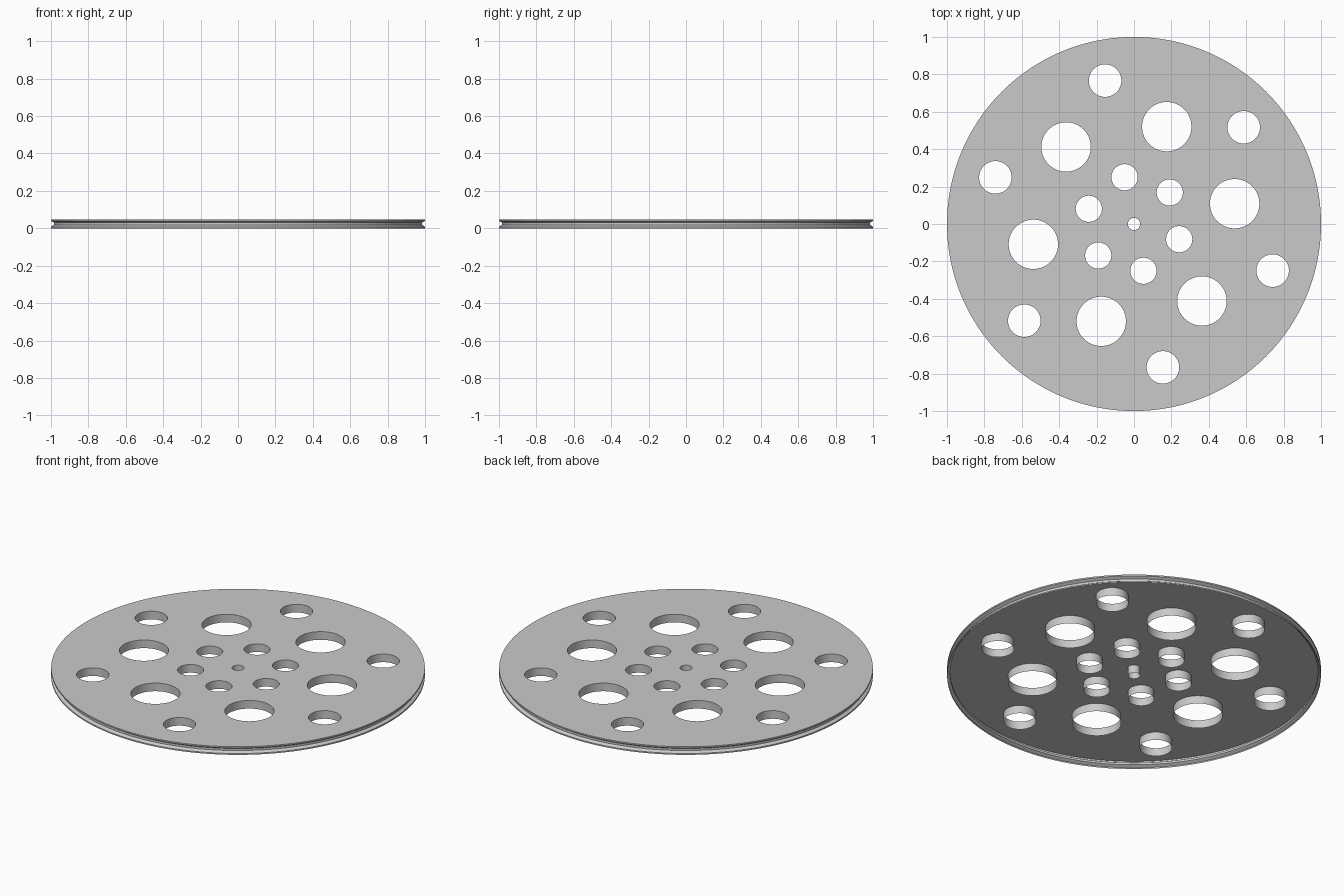
import bpy
import bmesh
from math import cos, sin, tau, radians
from mathutils import Matrix

if "Cube" in bpy.data.objects:
    bpy.data.objects.remove(bpy.data.objects["Cube"], do_unlink=True)

THICKNESS = 0.048

grey = bpy.data.materials.new("light_grey")
grey.use_nodes = True
colour = (0.59, 0.59, 0.59, 1)
grey.diffuse_color = colour
grey.node_tree.nodes["Principled BSDF"].inputs["Base Color"].default_value = colour


def add_object(name, bm):
    bmesh.ops.recalc_face_normals(bm, faces=bm.faces)
    mesh = bpy.data.meshes.new(name)
    bm.to_mesh(mesh)
    bm.free()
    mesh.materials.append(grey)
    obj = bpy.data.objects.new(name, mesh)
    bpy.context.collection.objects.link(obj)
    return obj


def grooved_disc(segments=192):
    # Rim profile (radius, height): two thin lips with a shallow groove between them
    profile = [(1, 0), (1, 0.008), (0.984, 0.018),
               (0.984, 0.03), (1, 0.04), (1, THICKNESS)]
    bm = bmesh.new()
    rings = [[bm.verts.new((r * cos(tau * i / segments), r * sin(tau * i / segments), z))
              for i in range(segments)] for r, z in profile]
    for low, high in zip(rings, rings[1:]):
        for i in range(segments):
            j = (i + 1) % segments
            bm.faces.new((low[i], low[j], high[j], high[i]))
    bm.faces.new(rings[0])
    bm.faces.new(rings[-1])
    return add_object("perforated_disc", bm)


def hole_cutters():
    bm = bmesh.new()

    def hole(x, y, radius):
        bmesh.ops.create_cone(bm, cap_ends=True, segments=64, radius1=radius,
                              radius2=radius, depth=0.2,
                              matrix=Matrix.Translation((x, y, THICKNESS / 2)))

    # Centre bore, then rings of six: distance, first angle, hole radius
    hole(0, 0, 0.033)
    for distance, start, radius in ((0.255, 41.4, 0.07),
                                    (0.549, 11.4, 0.132),
                                    (0.782, 41.4, 0.087)):
        for k in range(6):
            angle = radians(start + 60 * k)
            hole(distance * cos(angle), distance * sin(angle), radius)
    return add_object("hole_cutters", bm)


# Cut all the holes through the disc
disc = grooved_disc()
cutters = hole_cutters()
cutters.hide_render = True
cut = disc.modifiers.new("holes", 'BOOLEAN')
cut.operation = 'DIFFERENCE'
cut.solver = 'EXACT'
cut.object = cutters

for obj in bpy.context.selected_objects:
    obj.select_set(False)
disc.select_set(True)
bpy.context.view_layer.objects.active = disc
bpy.ops.object.modifier_apply(modifier=cut.name)
bpy.data.objects.remove(cutters, do_unlink=True)

# Open the underside, leaving the top plate, the rim and the hole walls
bm = bmesh.new()
bm.from_mesh(disc.data)
underside = [f for f in bm.faces if f.normal.z < -0.9]
bmesh.ops.delete(bm, geom=underside, context='FACES')
bm.to_mesh(disc.data)
bm.free()

# Smooth curved walls, crisp edges
bpy.ops.object.shade_smooth_by_angle(angle=radians(30))
